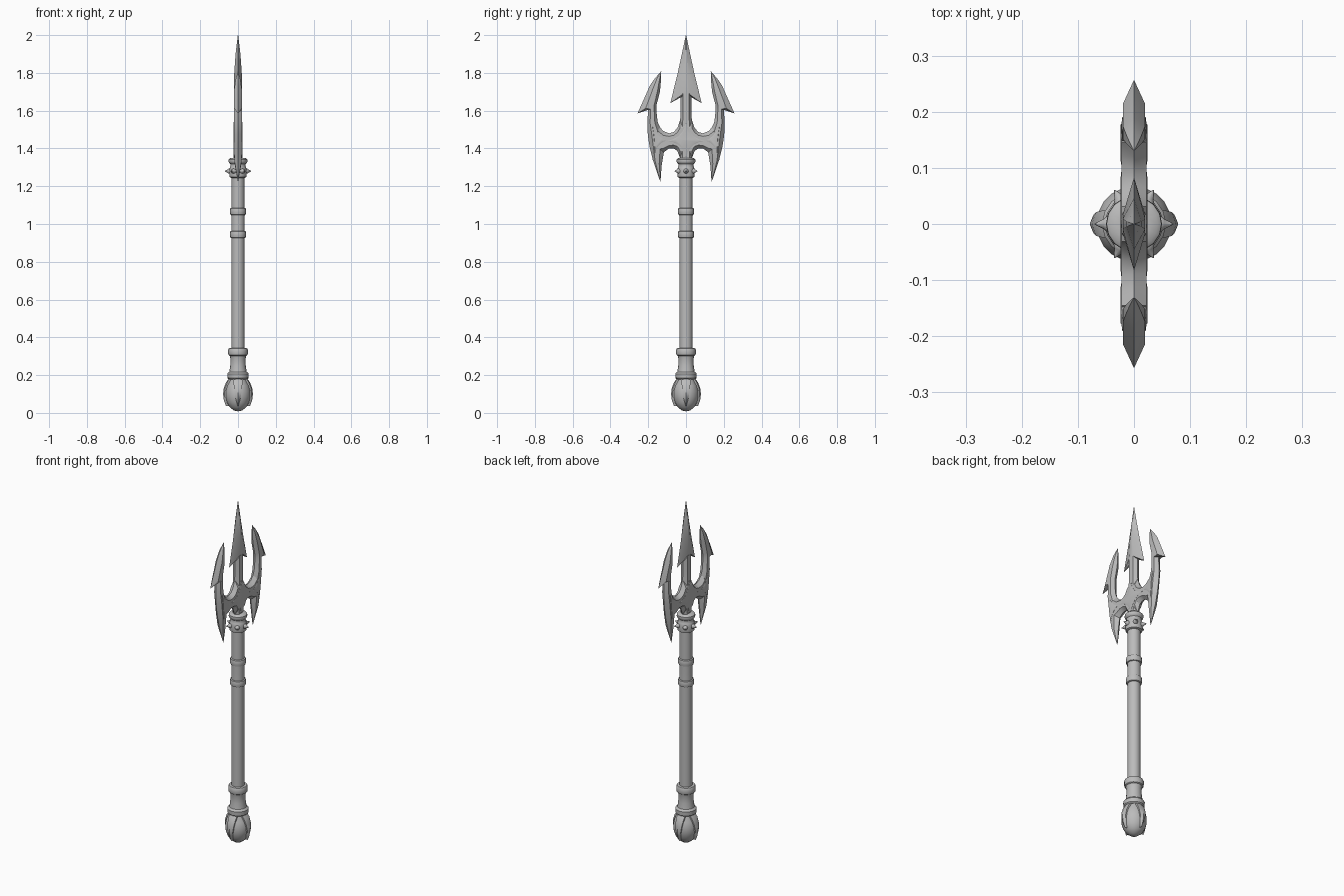
import bpy, bmesh
from math import cos, sin, pi, radians
from mathutils import Vector, Matrix

cube = bpy.data.objects.get("Cube")
if cube:
    bpy.data.objects.remove(cube, do_unlink=True)

metal = bpy.data.materials.new("grey metal")
metal.use_nodes = True
GREY = (0.5, 0.5, 0.5, 1)
metal.diffuse_color = GREY
metal.node_tree.nodes["Principled BSDF"].inputs["Base Color"].default_value = GREY


def finish(name, bm, angle=35, mirror=None):
    bmesh.ops.remove_doubles(bm, verts=bm.verts, dist=0.0002)
    bmesh.ops.recalc_face_normals(bm, faces=bm.faces)
    mesh = bpy.data.meshes.new(name)
    bm.to_mesh(mesh)
    bm.free()
    mesh.materials.append(metal)
    ob = bpy.data.objects.new(name, mesh)
    bpy.context.collection.objects.link(ob)
    bpy.ops.object.select_all(action="DESELECT")
    ob.select_set(True)
    bpy.context.view_layer.objects.active = ob
    bpy.ops.object.shade_smooth_by_angle(angle=radians(angle))
    if mirror is not None:
        mod = ob.modifiers.new("Mirror", "MIRROR")
        mod.use_axis = [i == mirror for i in range(3)]
        mod.use_mirror_merge = False
    return ob


def skin(bm, rings):
    """Join closed rings of equal length, capping both ends."""
    loops = [[bm.verts.new(p) for p in ring] for ring in rings]
    n = len(loops[0])
    for a, b in zip(loops, loops[1:]):
        for i in range(n):
            bm.faces.new((a[i], a[(i + 1) % n], b[(i + 1) % n], b[i]))
    bm.faces.new(loops[0])
    bm.faces.new(loops[-1])


def lathe(name, profile, sides=16, angle=35):
    bm = bmesh.new()
    skin(bm, [[(r * cos(2 * pi * i / sides), r * sin(2 * pi * i / sides), z)
               for i in range(sides)] for r, z in profile])
    return finish(name, bm, angle)


def blade(name, stations, flat=0.4, mirror=None):
    """Bevelled blade; each station is edge, middle, edge in (y, z) and a half thickness."""
    bm = bmesh.new()
    rings = []
    for a, m, b, t in stations:
        a, b = Vector(a), Vector(b)
        m = Vector(m) if m else (a + b) / 2
        p, q = m.lerp(a, flat), m.lerp(b, flat)
        rings.append([(0, *a), (t, *p), (t, *q), (0, *b), (-t, *q), (-t, *p)])
    skin(bm, rings)
    return finish(name, bm, 25, mirror)


# Shaft with its grip rings
lathe("shaft", [(0.034, 0.3), (0.034, 1.27)])
lathe("grip_sleeve", [(0.036, 0.95), (0.035, 1.0), (0.036, 1.06)])
for name, z in (("lower_grip_ring", 0.945), ("upper_grip_ring", 1.067)):
    lathe(name, [(0.035, z - 0.019), (0.041, z - 0.016), (0.043, z - 0.005),
                 (0.043, z + 0.005), (0.041, z + 0.016), (0.035, z + 0.019)])

# Flared socket above the pommel
lathe("pommel_socket", [(0.05, 0.178), (0.056, 0.184), (0.057, 0.207), (0.051, 0.215),
                        (0.046, 0.217), (0.041, 0.25), (0.04, 0.285), (0.044, 0.302),
                        (0.05, 0.306), (0.052, 0.314), (0.052, 0.334), (0.048, 0.342),
                        (0.034, 0.343)])

# Pommel stone
lathe("pommel_stone", [(0.001, 0.008), (0.022, 0.013), (0.043, 0.029), (0.058, 0.053),
                       (0.067, 0.085), (0.067, 0.115), (0.06, 0.145), (0.048, 0.17),
                       (0.044, 0.185)], 20, 50)

# Four claws gripping the stone
bm = bmesh.new()
claw_path = [(0.046, 0.185, 0.024), (0.063, 0.163, 0.024), (0.075, 0.132, 0.021),
             (0.079, 0.1, 0.017), (0.075, 0.068, 0.011), (0.064, 0.036, 0.001)]
for k in range(4):
    turn = Matrix.Rotation(k * pi / 2, 3, "Z")
    skin(bm, [[turn @ Vector(p) for p in
               ((r, 0, z), (r - 0.007, w, z), (r - 0.02, w, z),
                (r - 0.02, -w, z), (r - 0.007, -w, z))] for r, z, w in claw_path])
finish("pommel_claws", bm, 40)

# Collar under the head
lathe("head_collar", [(0.036, 1.244), (0.044, 1.248), (0.046, 1.256), (0.046, 1.29),
                      (0.043, 1.3), (0.04, 1.306), (0.041, 1.318), (0.047, 1.324),
                      (0.05, 1.332), (0.049, 1.342), (0.042, 1.348), (0.025, 1.35)])

# Six pointed studs round the collar
bm = bmesh.new()
for k in range(6):
    turn = Matrix.Rotation(k * pi / 3, 3, "Z")
    skin(bm, [[turn @ Vector((d, r * cos(i * pi / 4), 1.28 + r * sin(i * pi / 4)))
               for i in range(8)]
              for d, r in ((0.038, 0.014), (0.05, 0.013), (0.054, 0.009), (0.07, 0.001))])
finish("collar_studs", bm, 40)

# Middle spearhead with swept barbs
blade("middle_spearhead", [
    ((-0.001, 2.0), None, (0.001, 2.0), 0.001),
    ((-0.022, 1.9), None, (0.022, 1.9), 0.013),
    ((-0.046, 1.79), (0, 1.8), (0.046, 1.79), 0.02),
    ((-0.083, 1.64), (0, 1.7), (0.083, 1.64), 0.02),
    ((-0.032, 1.672), (0, 1.685), (0.032, 1.672), 0.018)], 0.2)
blade("middle_stem", [((-w, z), None, (w, z), 0.021) for w, z in
                      ((0.03, 1.69), (0.028, 1.6), (0.031, 1.55), (0.036, 1.5),
                       (0.036, 1.38), (0.03, 1.32))], 0.55)

# Side prongs, curving from barbed tip to tail
blade("side_prongs", [
    ((0.132, 1.808), None, (0.131, 1.806), 0.001),
    ((0.163, 1.773), None, (0.133, 1.755), 0.012),
    ((0.19, 1.735), (0.163, 1.7), (0.138, 1.7), 0.02),
    ((0.257, 1.585), (0.178, 1.635), (0.156, 1.63), 0.02),
    ((0.2, 1.612), (0.178, 1.605), (0.157, 1.6), 0.02),
    ((0.205, 1.53), None, (0.15, 1.54), 0.021),
    ((0.202, 1.47), None, (0.128, 1.49), 0.022),
    ((0.193, 1.41), None, (0.117, 1.38), 0.022),
    ((0.176, 1.34), None, (0.129, 1.31), 0.018),
    ((0.137, 1.226), None, (0.135, 1.225), 0.001)], 0.45, 1)

# Arched arms joining the prongs to the stem
blade("joining_arms", [((y, top), None, (y, low), 0.022) for y, top, low in
                       ((0.175, 1.47, 1.41), (0.145, 1.52, 1.365), (0.12, 1.492, 1.378),
                        (0.09, 1.48, 1.4), (0.065, 1.487, 1.4), (0.045, 1.51, 1.386),
                        (0.031, 1.55, 1.345), (0, 1.56, 1.34))], 0.6, 1)


def curved_panel(name, corners, centre, pull, mirror_y):
    """Thin raised plates with hollow sides on both faces of the head."""
    c = Vector(centre)
    outline = []
    for a, b in zip(corners, corners[1:] + corners[:1]):
        a, b = Vector(a), Vector(b)
        mid = ((a + b) / 2).lerp(c, pull)
        for s in range(5):
            t = s / 5
            outline.append(a * (1 - t) ** 2 + mid * 2 * t * (1 - t) + b * t * t)
    bm = bmesh.new()
    skin(bm, [[(x, *c.lerp(p, k)) for p in outline]
              for x, k in ((0.0195, 1), (0.0225, 1), (0.024, 0.85))])
    ob = finish(name, bm, 25, 0)
    ob.modifiers["Mirror"].use_axis[1] = mirror_y


# Ornament on the head
curved_panel("star_panel", [(0, 1.54), (0.095, 1.44), (0, 1.35), (-0.095, 1.44)],
             (0, 1.443), 0.7, False)
curved_panel("prong_panels", [(0.179, 1.525), (0.105, 1.442), (0.166, 1.37)],
             (0.16, 1.446), 0.6, True)
